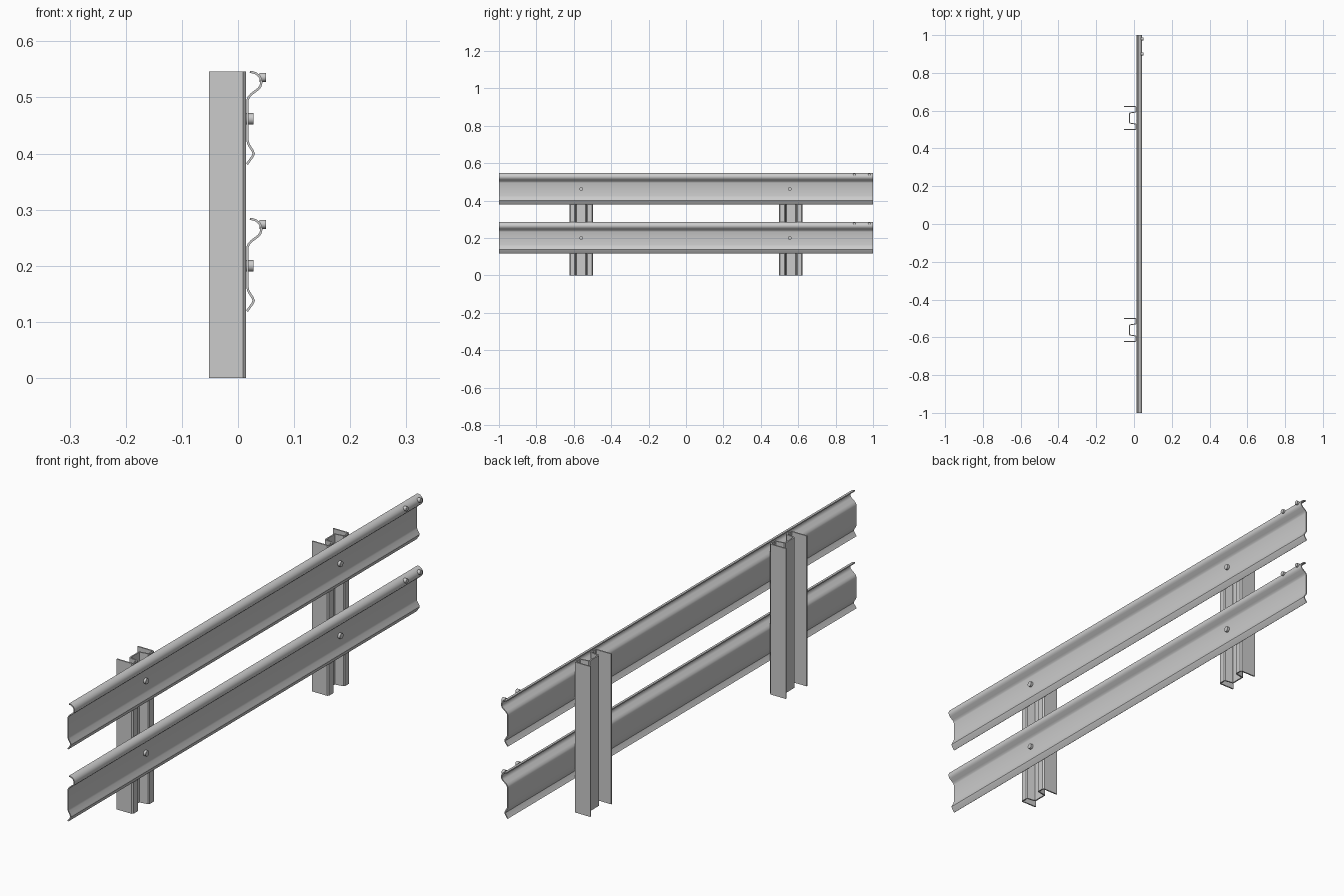
import bpy, bmesh, math
from mathutils import Vector, Matrix

if "Cube" in bpy.data.objects:
    bpy.data.objects.remove(bpy.data.objects["Cube"])

def sheet(name, path, thick, place, lo, hi):
    """Extrude an open 2D path, given a sheet thickness, from lo to hi."""
    pts = [Vector(p) for p in path]
    left, right = [], []
    for i, p in enumerate(pts):
        a = (p - pts[i - 1]).normalized() if i > 0 else None
        b = (pts[i + 1] - p).normalized() if i < len(pts) - 1 else None
        a, b = a or b, b or a
        na, nb = Vector((-a.y, a.x)), Vector((-b.y, b.x))
        m = (na + nb).normalized()
        off = m * (thick / 2 / max(0.4, m.dot(na)))
        left.append(p + off)
        right.append(p - off)
    bm = bmesh.new()
    rows = [[[bm.verts.new(place(q, t)) for q in side] for side in (left, right)] for t in (lo, hi)]
    (l0, r0), (l1, r1) = rows
    n = len(pts)
    for i in range(n - 1):
        j = i + 1
        bm.faces.new((l0[i], l0[j], l1[j], l1[i]))
        bm.faces.new((r0[j], r0[i], r1[i], r1[j]))
        bm.faces.new((l0[j], l0[i], r0[i], r0[j]))
        bm.faces.new((l1[i], l1[j], r1[j], r1[i]))
    for i in (0, n - 1):
        bm.faces.new((l0[i], l1[i], r1[i], r0[i]))
    finish(name, bm)

def finish(name, bm):
    bmesh.ops.recalc_face_normals(bm, faces=bm.faces[:])
    me = bpy.data.meshes.new(name)
    bm.to_mesh(me)
    bm.free()
    ob = bpy.data.objects.new(name, me)
    bpy.context.collection.objects.link(ob)
    bpy.ops.object.select_all(action='DESELECT')
    ob.select_set(True)
    bpy.context.view_layer.objects.active = ob
    bpy.ops.object.shade_smooth_by_angle(angle=math.radians(30))

def bolt(name, x0, x1, y, z, r):
    bm = bmesh.new()
    mat = Matrix.Translation(((x0 + x1) / 2, y, z)) @ Matrix.Rotation(math.pi / 2, 4, 'Y')
    bmesh.ops.create_cone(bm, cap_ends=True, segments=20, radius1=r, radius2=r,
                          depth=x1 - x0, matrix=mat)
    finish(name, bm)

# Rail cross-section (x, z): rolled top lip, flat web, lower bulge
rail = [(0.021, 0.5455), (0.026, 0.545), (0.032, 0.543), (0.038, 0.538), (0.041, 0.532),
        (0.0415, 0.526), (0.040, 0.520), (0.036, 0.515), (0.024, 0.506), (0.019, 0.5005),
        (0.017, 0.495), (0.017, 0.424), (0.0185, 0.417), (0.026, 0.405), (0.028, 0.400),
        (0.026, 0.395), (0.016, 0.381)]
for label, drop in (("upper", 0.0), ("lower", 0.262)):
    sheet(label + "_rail", rail, 0.004,
          lambda q, t: (q.x, t, q.y - drop), -1.0, 1.0)
    # Post bolts and end splice bolts
    for i, y in enumerate((-0.56, 0.555)):
        bolt(f"{label}_post_bolt_{i}", 0.014, 0.028, y, 0.462 - drop, 0.01)
    for i, y in enumerate((0.9, 0.98)):
        bolt(f"{label}_end_bolt_{i}", 0.038, 0.050, y, 0.536 - drop, 0.008)

# Post cross-section (x, y): two flanges, front lips and a recessed web
half = [(-0.052, 0.060), (0.008, 0.060), (0.0115, 0.0565), (0.0115, 0.035),
        (0.009, 0.032), (-0.021, 0.027), (-0.023, 0.025)]
post = half + [(x, -y) for x, y in reversed(half)]
for name, y0 in (("near_post", -0.561), ("far_post", 0.561)):
    sheet(name, post, 0.005, lambda q, t: (q.x, q.y + y0, t), 0.0, 0.546)
